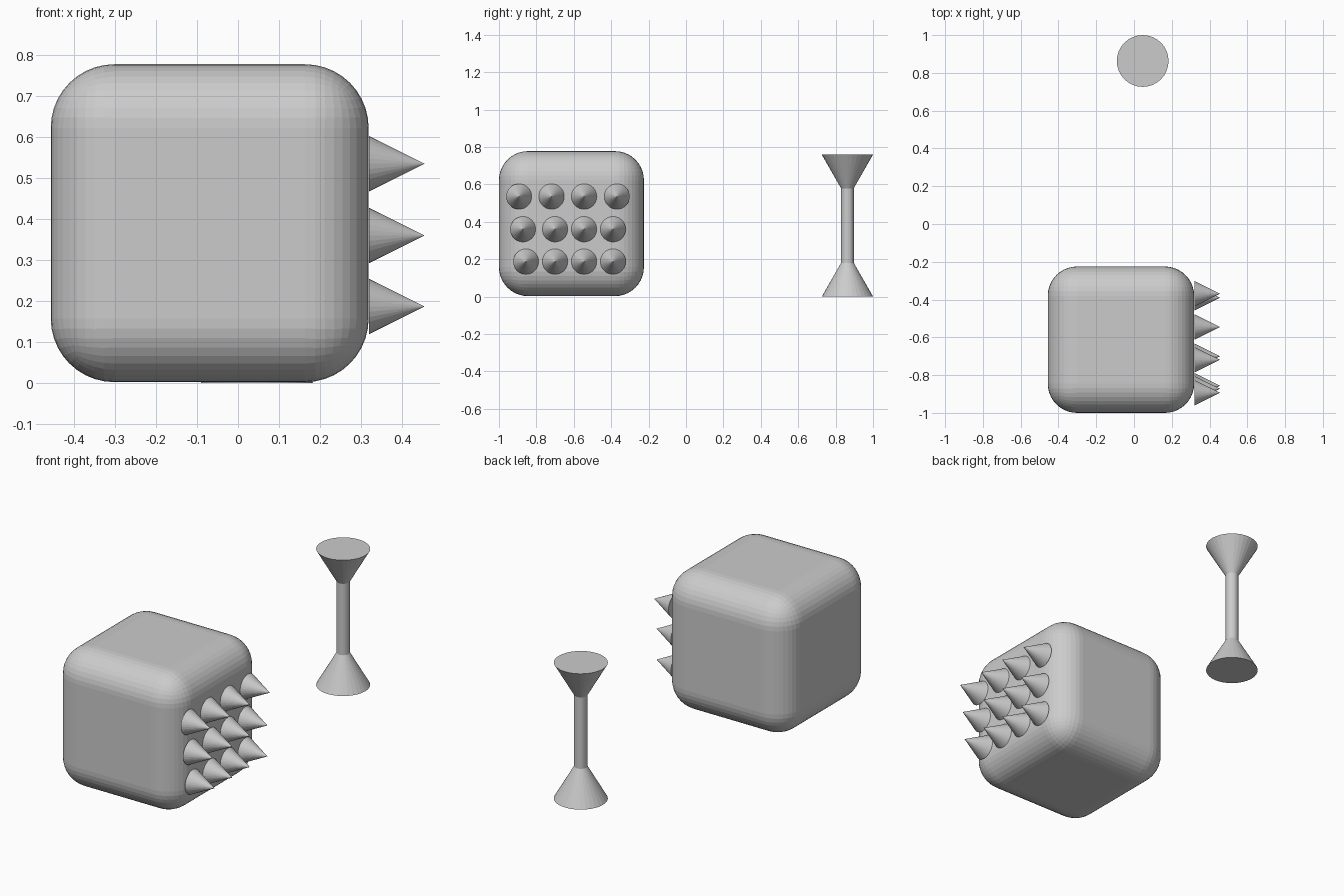
import bpy
from math import pi

if "Cube" in bpy.data.objects:
    bpy.data.objects.remove(bpy.data.objects["Cube"])


def cone(name, r1, r2, depth, loc, rot=(0, 0, 0)):
    bpy.ops.mesh.primitive_cone_add(vertices=32, radius1=r1, radius2=r2, depth=depth,
                                    location=loc, rotation=rot)
    ob = bpy.context.object
    ob.name = name
    return ob


# Rounded block
bpy.ops.mesh.primitive_cube_add(size=0.775, location=(-0.069, -0.6125, 0.39))
block = bpy.context.object
block.name = "rounded_block"
bevel = block.modifiers.new("round_edges", 'BEVEL')
bevel.width = 0.155
bevel.segments = 10

# Three rows of spikes on the right face, slightly uneven in spacing
rows = {
    0.535: (-0.893, -0.719, -0.545, -0.369),
    0.360: (-0.872, -0.700, -0.545, -0.390),
    0.187: (-0.856, -0.700, -0.545, -0.390),
}
for r, (z, ys) in enumerate(rows.items()):
    for c, y in enumerate(ys):
        cone(f"spike_{r + 1}_{c + 1}", 0.068, 0, 0.136, (0.387, y, z), (0, pi / 2, 0))

# Free-standing post with flared ends
px, py, top = 0.046, 0.863, 0.759
flare = 0.18
cone("post_base", 0.137, 0.034, flare, (px, py, flare / 2))
cone("post_cap", 0.034, 0.137, flare, (px, py, top - flare / 2))
bpy.ops.mesh.primitive_cylinder_add(vertices=32, radius=0.034, depth=top - 2 * flare + 0.02,
                                    location=(px, py, top / 2))
post = bpy.context.object
post.name = "post_shaft"
